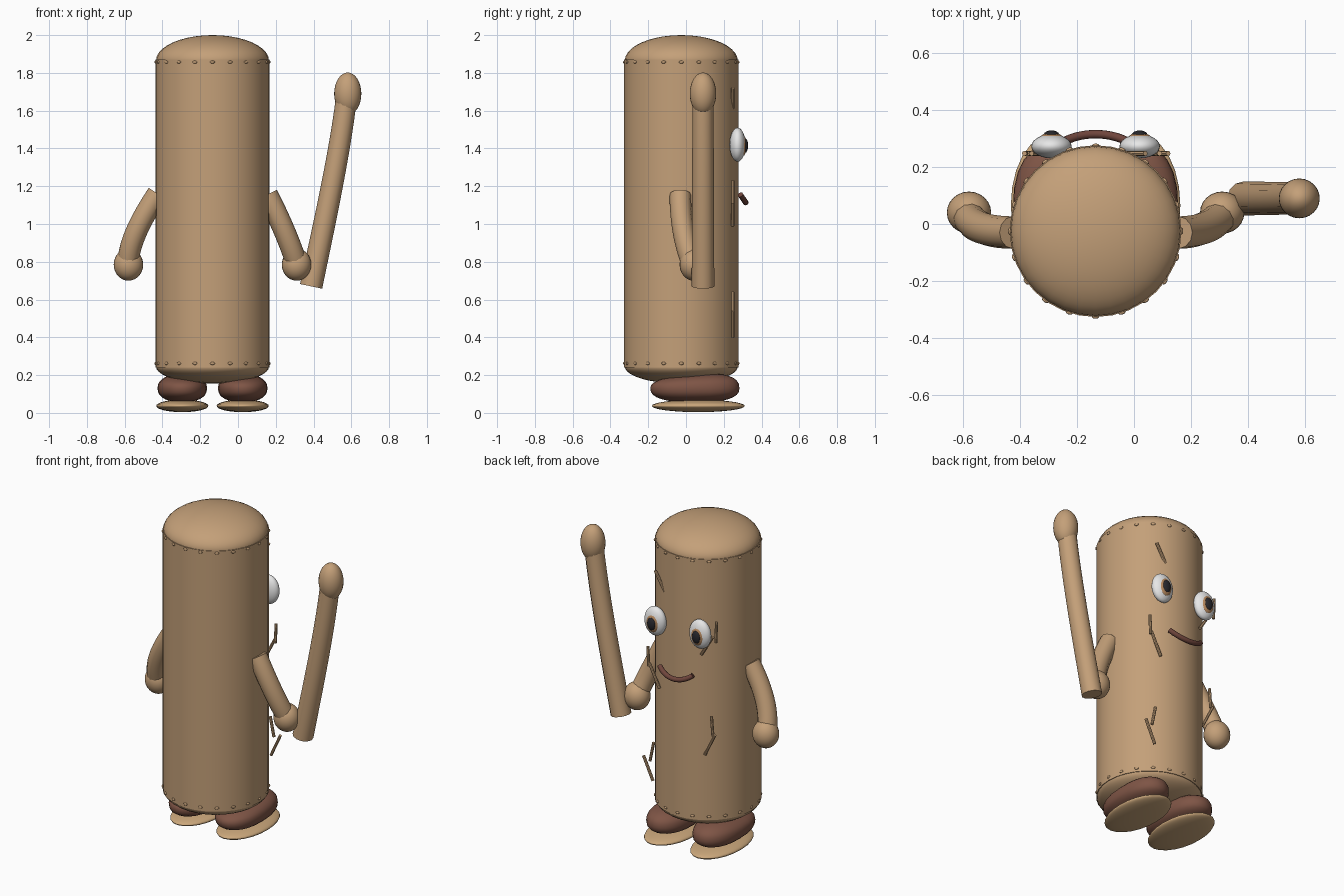
import bpy, math
from mathutils import Vector

if "Cube" in bpy.data.objects:
    bpy.data.objects.remove(bpy.data.objects["Cube"])

CX, CY, R = -0.135, -0.025, 0.302   # trunk axis and radius


def material(name, rgb):
    m = bpy.data.materials.new(name)
    m.diffuse_color = (*rgb, 1)
    m.use_nodes = True
    m.node_tree.nodes["Principled BSDF"].inputs["Base Color"].default_value = m.diffuse_color
    return m


TAN = material("tan", (0.55, 0.35, 0.19))
SOLE = material("light tan", (0.60, 0.39, 0.20))
BROWN = material("reddish brown", (0.21, 0.09, 0.06))
MOUTH = material("dark brown", (0.16, 0.06, 0.045))
WHITE = material("white", (0.85, 0.85, 0.85))
IRIS = material("iris brown", (0.45, 0.24, 0.11))
BLACK = material("black", (0.02, 0.02, 0.025))


def finish(ob, name, mat, angle=40):
    ob.name = name
    ob.data.materials.clear()
    ob.data.materials.append(mat)
    bpy.ops.object.select_all(action='DESELECT')
    ob.select_set(True)
    bpy.context.view_layer.objects.active = ob
    bpy.ops.object.shade_smooth_by_angle(angle=math.radians(angle))
    return ob


def ellipsoid(name, loc, size, mat, seg=24, rings=16, rot_z=0):
    bpy.ops.mesh.primitive_uv_sphere_add(segments=seg, ring_count=rings, location=loc)
    ob = bpy.context.object
    ob.scale = size
    ob.rotation_euler[2] = rot_z
    return finish(ob, name, mat)


def tube(name, points, radius, mat, end_scale=1.0, sides=4):
    cu = bpy.data.curves.new(name, 'CURVE')
    cu.dimensions = '3D'
    cu.bevel_depth = radius
    cu.bevel_resolution = sides
    cu.use_fill_caps = True
    sp = cu.splines.new('NURBS')
    sp.points.add(len(points) - 1)
    for i, (p, co) in enumerate(zip(sp.points, points)):
        p.co = (*co, 1)
        p.radius = 1 + (end_scale - 1) * i / (len(points) - 1)
    sp.order_u = min(4, len(points))
    sp.use_endpoint_u = True
    sp.resolution_u = 6
    ob = bpy.data.objects.new(name, cu)
    bpy.context.collection.objects.link(ob)
    bpy.ops.object.select_all(action='DESELECT')
    ob.select_set(True)
    bpy.context.view_layer.objects.active = ob
    bpy.ops.object.convert(target='MESH')
    return finish(bpy.context.object, name, mat)


def rod(name, a, b, radius, mat):
    a, b = Vector(a), Vector(b)
    bpy.ops.mesh.primitive_cylinder_add(vertices=8, radius=radius, depth=(b - a).length,
                                        location=(a + b) / 2)
    ob = bpy.context.object
    ob.rotation_euler = (b - a).to_track_quat('Z', 'Y').to_euler()
    return finish(ob, name, mat)


# trunk: cylinder with a domed cap at both ends
bpy.ops.mesh.primitive_cylinder_add(vertices=32, radius=R, depth=1.63, location=(CX, CY, 1.055))
finish(bpy.context.object, "trunk", TAN)
ellipsoid("top_dome", (CX, CY, 1.865), (R - 0.003, R - 0.003, 0.135), TAN, 32, 20)
ellipsoid("bottom_dome", (CX, CY, 0.245), (R - 0.003, R - 0.003, 0.09), TAN, 32, 20)

# rivets around both rims
for row, z in (("upper", 1.857), ("lower", 0.262)):
    for i in range(20):
        a = i * math.tau / 20
        ellipsoid(f"{row}_rivet_{i}", (CX + R * math.cos(a), CY + R * math.sin(a), z),
                  (0.006, 0.013, 0.008), TAN, 8, 6, a)

# arms and hands
tube("left_arm", [(-0.425, -0.03, 1.16), (-0.51, -0.03, 1.03), (-0.575, -0.01, 0.91),
                  (-0.583, 0.035, 0.79)], 0.057, TAN)
tube("right_arm", [(0.155, -0.03, 1.155), (0.22, -0.03, 1.03), (0.28, -0.01, 0.89),
                   (0.31, 0.035, 0.79)], 0.057, TAN)
for side, x in (("left", -0.58), ("right", 0.31)):
    ellipsoid(side + "_hand", (x, 0.04, 0.785), (0.078, 0.074, 0.085), TAN)

# bent club with a rounded tip
tube("club", [(0.387, 0.09, 0.67), (0.45, 0.09, 0.97), (0.535, 0.09, 1.35),
              (0.573, 0.09, 1.66)], 0.06, TAN, 0.93)
ellipsoid("club_tip", (0.581, 0.09, 1.69), (0.072, 0.07, 0.112), TAN)

# shoes: boxy ellipsoids with a raised toe, on flat oval soles
for side, x in (("left", -0.295), ("right", 0.025)):
    shoe = ellipsoid(side + "_shoe", (x, 0.047, 0.13), (1, 1, 1), BROWN)
    for v in shoe.data.vertices:
        c = v.co
        y = math.copysign(abs(c.y) ** 0.8, c.y)
        z = math.copysign(abs(c.z) ** 0.8, c.z)
        lift = 0.016 * y if z > 0 else 0
        v.co = (c.x * 0.131, y * 0.236, z * (0.075 + lift))
    ellipsoid(side + "_sole", (x, 0.065, 0.037), (0.138, 0.246, 0.033), SOLE)

# eyes: white, iris and pupil stacked outward
for side, x in (("left", -0.29), ("right", 0.02)):
    ellipsoid(side + "_eye", (x, 0.273, 1.42), (0.071, 0.042, 0.09), WHITE)
    ellipsoid(side + "_iris", (x, 0.300, 1.415), (0.042, 0.021, 0.056), IRIS)
    ellipsoid(side + "_pupil", (x, 0.312, 1.415), (0.028, 0.017, 0.039), BLACK)

# smile
tube("mouth", [(CX - 0.115, 0.288, 1.155), (CX - 0.05, 0.325, 1.10),
               (CX + 0.05, 0.325, 1.10), (CX + 0.115, 0.288, 1.155)], 0.015, MOUTH)

# bark twigs: x and z of the upper and lower end
twigs = [(0.04, 1.72, -0.03, 1.60),
         (0.09, 1.23, 0.085, 1.11), (0.08, 1.13, 0.01, 0.99),
         (0.05, 0.64, 0.075, 0.52), (0.12, 0.54, 0.055, 0.40),
         (-0.385, 1.51, -0.38, 1.38), (-0.36, 1.41, -0.28, 1.28),
         (-0.35, 0.91, -0.36, 0.79), (-0.375, 0.80, -0.305, 0.66)]
for i, (x0, z0, x1, z1) in enumerate(twigs):
    rod(f"twig_{i}", (x0, 0.248, z0), (x1, 0.248, z1), 0.009, TAN)
